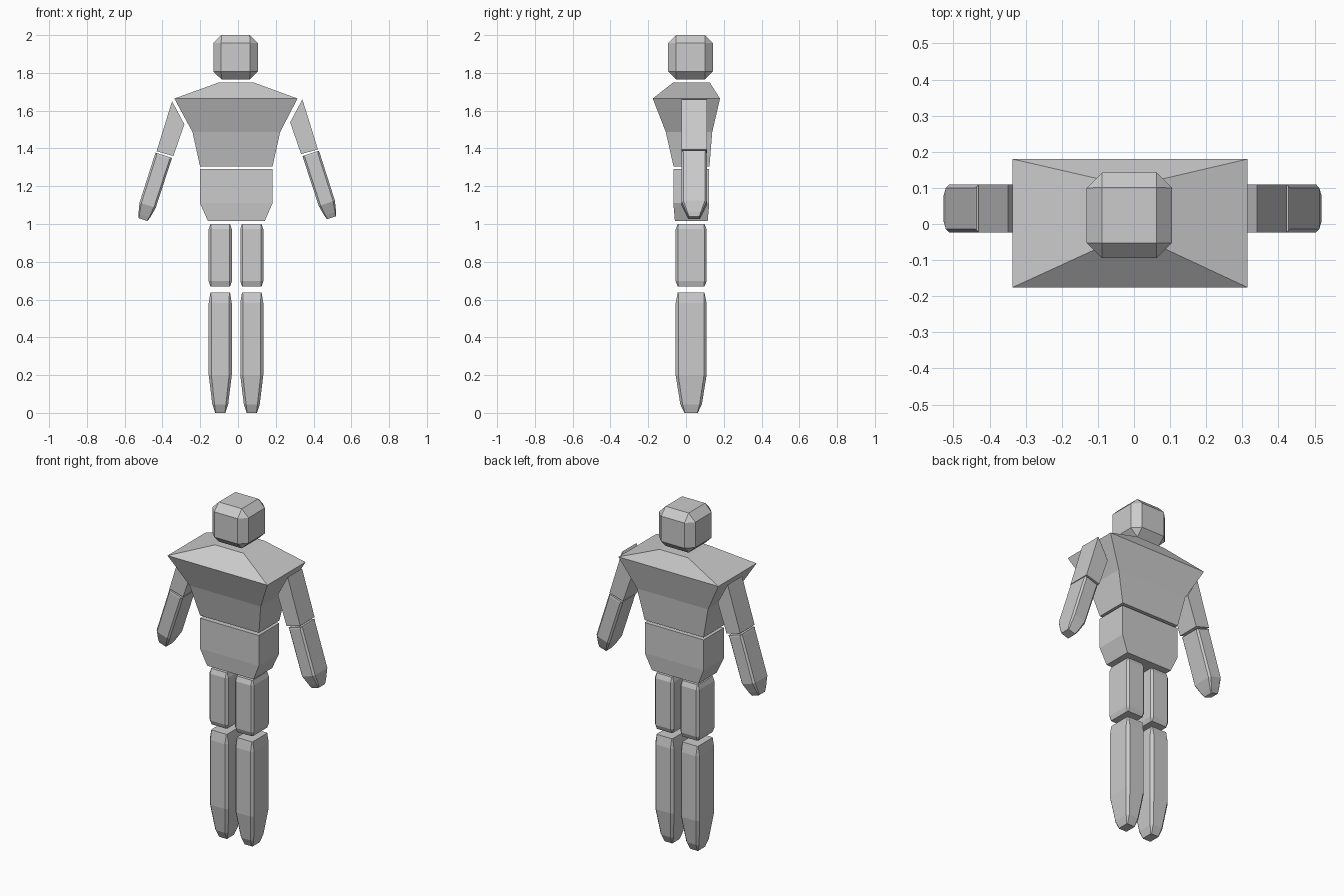
import bpy, bmesh
from mathutils import Matrix, Vector

if "Cube" in bpy.data.objects:
    bpy.data.objects.remove(bpy.data.objects["Cube"])


def finish(name, bm):
    bmesh.ops.remove_doubles(bm, verts=bm.verts, dist=1e-5)
    bmesh.ops.dissolve_degenerate(bm, edges=bm.edges, dist=1e-5)
    bmesh.ops.recalc_face_normals(bm, faces=bm.faces)
    mesh = bpy.data.meshes.new(name)
    bm.to_mesh(mesh)
    bm.free()
    obj = bpy.data.objects.new(name, mesh)
    bpy.context.collection.objects.link(obj)
    return obj


def loft(name, rings, matrix=Matrix()):
    """Skin chamfered rectangles given as (z, cx, cy, half_x, half_y, chamfer)."""
    bm = bmesh.new()
    loops = []
    for z, cx, cy, hx, hy, c in rings:
        pts = [(hx - c, -hy), (hx, c - hy), (hx, hy - c), (hx - c, hy),
               (c - hx, hy), (-hx, hy - c), (-hx, c - hy), (c - hx, -hy)]
        loops.append([bm.verts.new(matrix @ Vector((cx + x, cy + y, z))) for x, y in pts])
    for a, b in zip(loops, loops[1:]):
        for i in range(8):
            j = (i + 1) % 8
            bm.faces.new((a[i], a[j], b[j], b[i]))
    bm.faces.new(loops[0])
    bm.faces.new(loops[-1])
    return finish(name, bm)


# Head: cube with chamfered edges
loft("head", [(1.766, -0.013, 0.024, 0.075, 0.077, 0),
              (1.808, -0.013, 0.024, 0.118, 0.118, 0.042),
              (1.957, -0.013, 0.024, 0.118, 0.118, 0.042),
              (2.0, -0.013, 0.024, 0.075, 0.077, 0)])

# Chest with wide flaring shoulders
loft("chest", [(1.305, -0.009, 0.029, 0.192, 0.095, 0),
               (1.487, -0.009, 0.016, 0.232, 0.123, 0),
               (1.664, -0.011, 0.002, 0.326, 0.178, 0),
               (1.749, -0.009, 0.029, 0.093, 0.097, 0)])

# Pelvis
loft("pelvis", [(1.017, -0.009, 0.028, 0.151, 0.087, 0),
                (1.11, -0.009, 0.028, 0.192, 0.095, 0),
                (1.29, -0.009, 0.028, 0.192, 0.095, 0)])

# Legs
for side, x in (("right", -0.094), ("left", 0.073)):
    loft(side + "_thigh", [(0.67, x, 0.027, 0.052, 0.071, 0.004),
                           (0.697, x, 0.027, 0.061, 0.082, 0.012),
                           (0.973, x, 0.027, 0.061, 0.082, 0.012),
                           (1.0, x, 0.027, 0.052, 0.071, 0.004)])
    loft(side + "_lower_leg", [(0.0, x, 0.027, 0.027, 0.035, 0.003),
                               (0.045, x, 0.027, 0.042, 0.057, 0.012),
                               (0.2, x, 0.027, 0.061, 0.082, 0.014),
                               (0.582, x, 0.027, 0.061, 0.082, 0.014),
                               (0.637, x, 0.027, 0.052, 0.071, 0.004)])

# Arms: flat upper arm prism and tapered forearm, mirrored
upper_profile = [(0.345, 1.66), (0.280, 1.538), (0.338, 1.37), (0.427, 1.395)]
ARM_Y = 0.043
for side, s, dz in (("left", 1, 0), ("right", -1, -0.01)):
    place = Matrix.Translation((-0.004, 0, dz)) @ Matrix.Diagonal((s, 1, 1, 1))
    bm = bmesh.new()
    face = bm.faces.new([bm.verts.new(place @ Vector((x, ARM_Y - 0.067, z)))
                         for x, z in upper_profile])
    ext = bmesh.ops.extrude_face_region(bm, geom=[face], use_keep_orig=True)
    bmesh.ops.translate(bm, vec=(0, 0.134, 0),
                        verts=[v for v in ext["geom"] if isinstance(v, bmesh.types.BMVert)])
    finish(side + "_upper_arm", bm)

    axis = Vector((0.307, 0, -0.952)).normalized()
    rot = Vector((0, 0, -1)).rotation_difference(axis).to_matrix().to_4x4()
    fore = place @ Matrix.Translation((0.389, ARM_Y, 1.374)) @ rot
    loft(side + "_forearm", [(-0.358, 0, 0, 0.025, 0.030, 0.003),
                             (-0.335, 0, 0, 0.033, 0.042, 0.006),
                             (-0.278, 0, 0, 0.045, 0.067, 0.010),
                             (-0.01, 0, 0, 0.046, 0.067, 0.010),
                             (0, 0, 0, 0.045, 0.065, 0.004)], fore)
